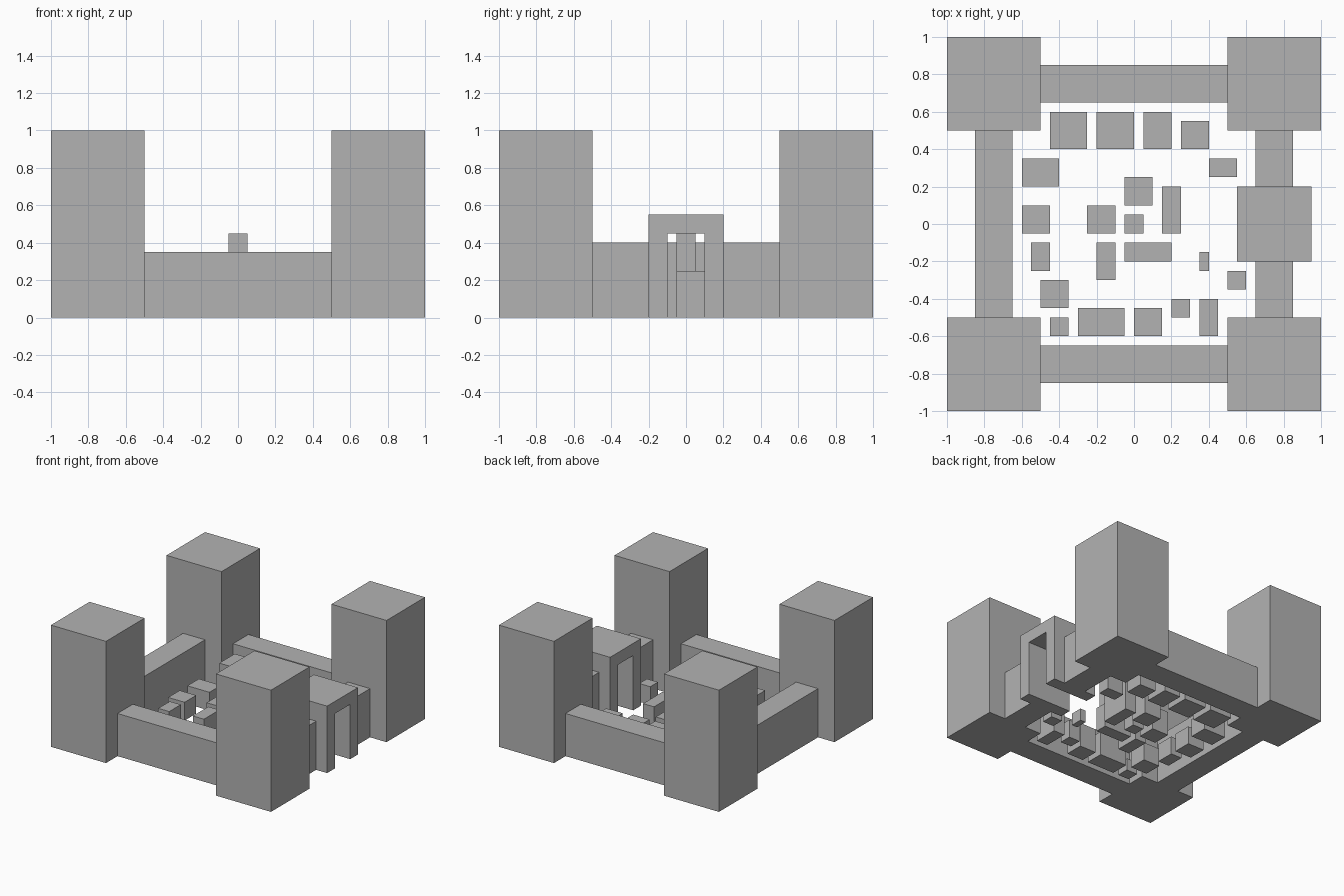
import bpy
import bmesh

default_cube = bpy.data.objects.get("Cube")
if default_cube:
    bpy.data.objects.remove(default_cube, do_unlink=True)

UNIT = 0.05  # everything sits on this layout grid

stone = bpy.data.materials.new("grey stone")
stone.use_nodes = True
grey = (0.45, 0.45, 0.45, 1)
stone.diffuse_color = grey
stone.node_tree.nodes["Principled BSDF"].inputs["Base Color"].default_value = grey


def prism(name, profile, to_point, start, end):
    """Extrude a closed profile from start to end along the remaining axis."""
    bm = bmesh.new()
    base = bm.faces.new([bm.verts.new(to_point(a, b, start)) for a, b in profile])
    top = bmesh.ops.extrude_face_region(bm, geom=[base])["geom"]
    for vert in (item for item in top if isinstance(item, bmesh.types.BMVert)):
        a, b = profile[0]
        offset = [q - p for p, q in zip(to_point(a, b, start), to_point(a, b, end))]
        vert.co.x += offset[0]
        vert.co.y += offset[1]
        vert.co.z += offset[2]
    bmesh.ops.recalc_face_normals(bm, faces=bm.faces)
    bmesh.ops.scale(bm, vec=(UNIT, UNIT, UNIT), verts=bm.verts)
    mesh = bpy.data.meshes.new(name)
    bm.to_mesh(mesh)
    bm.free()
    mesh.materials.append(stone)
    obj = bpy.data.objects.new(name, mesh)
    bpy.context.collection.objects.link(obj)
    return obj


def block(name, x0, x1, y0, y1, height):
    """Box standing on the ground, given by its plan and height in grid units."""
    plan = [(x0, y0), (x1, y0), (x1, y1), (x0, y1)]
    return prism(name, plan, lambda a, b, t: (a, b, t), 0, height)


# Corner towers
for x_name, x in (("right", -20), ("left", 10)):
    for y_name, y in (("front", -20), ("back", 10)):
        block(f"{y_name}_{x_name}_tower", x, x + 10, y, y + 10, 20)

# Curtain walls; the gate interrupts the left one
block("front_wall", -10, 10, -17, -13, 7)
block("back_wall", -10, 10, 13, 17, 7)
block("right_wall", -17, -13, -10, 10, 8)
block("left_wall_front", 13, 17, -10, -4, 8)
block("left_wall_back", 13, 17, 4, 10, 8)

# Gatehouse with an open passage
arch = [(-4, 0), (-2, 0), (-2, 9), (2, 9), (2, 0), (4, 0), (4, 11), (-4, 11)]
prism("gatehouse", arch, lambda a, b, t: (t, a, b), 11, 19)

# Central keep
block("keep", -1, 1, -1, 1, 9)

# Courtyard buildings, grouped by where they stand
buildings = {
    "back_house": [
        (-9, -5, 8, 12, 6), (-4, 0, 8, 12, 5), (1, 4, 8, 12, 5),
        (5, 8, 8, 11, 4), (8, 11, 5, 7, 3),
    ],
    "right_house": [
        (-12, -8, 4, 7, 3), (-12, -9, -1, 2, 3), (-11, -9, -5, -2, 3),
        (-10, -7, -9, -6, 3), (-9, -7, -12, -10, 2),
    ],
    "front_house": [
        (-6, -1, -12, -9, 4), (0, 3, -12, -9, 4), (4, 6, -10, -8, 3),
        (7, 9, -12, -8, 4), (10, 12, -7, -5, 3), (7, 8, -5, -3, 2),
    ],
    "inner_house": [
        (-1, 2, 2, 5, 4), (-5, -2, -1, 2, 4), (-4, -2, -6, -2, 4),
        (-1, 4, -4, -2, 4), (3, 5, -1, 4, 5),
    ],
}
for group, plans in buildings.items():
    for number, plan in enumerate(plans, start=1):
        block(f"{group}_{number}", *plan)
